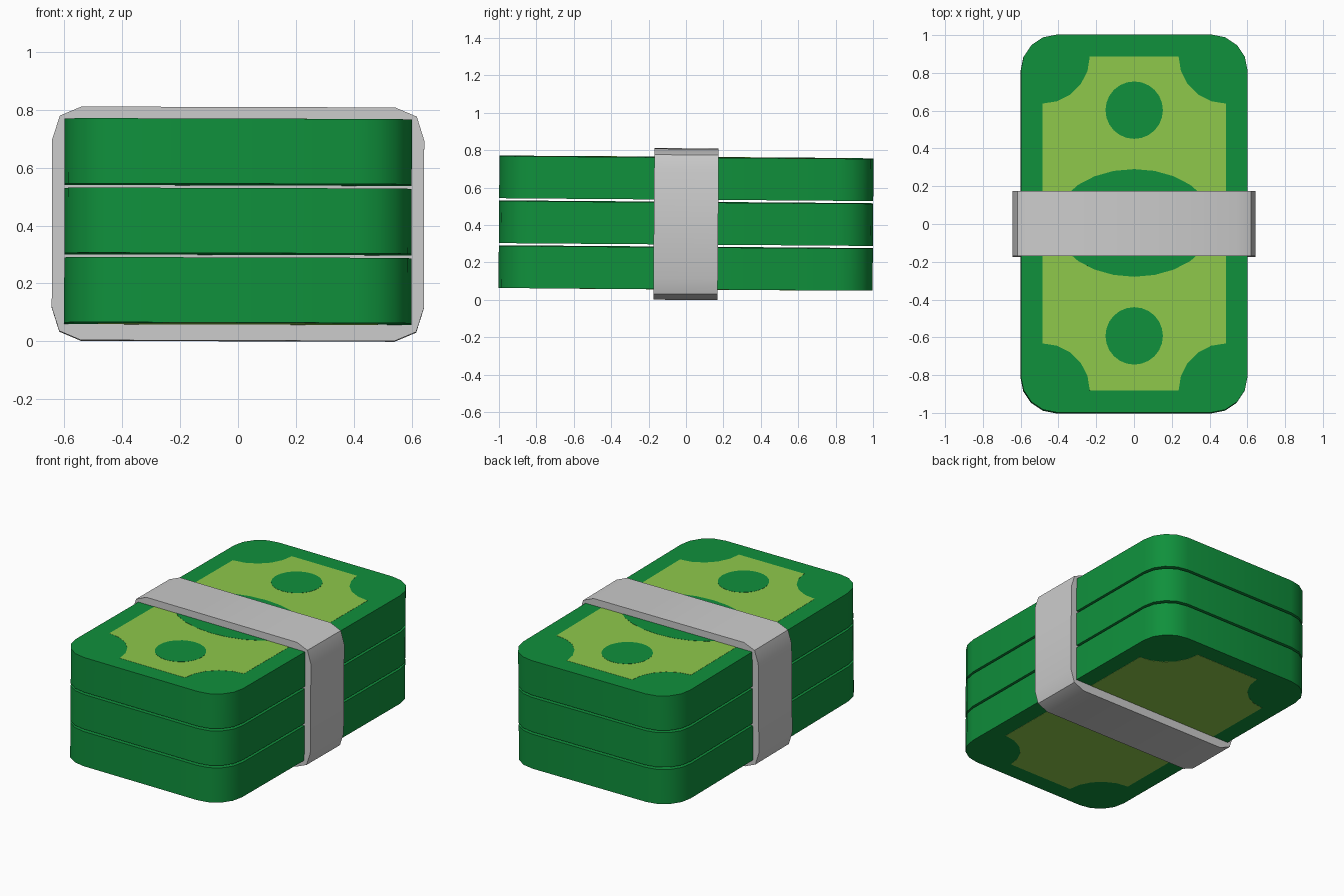
import bpy, bmesh
from math import sin, cos, pi, radians
from mathutils import Matrix, Vector

if "Cube" in bpy.data.objects:
    bpy.data.objects.remove(bpy.data.objects["Cube"])

# the whole stack leans very slightly
TILT = (Matrix.Translation((0, 0, 0.405)) @ Matrix.Rotation(-0.0075, 4, 'X')
        @ Matrix.Rotation(0.003, 4, 'Y') @ Matrix.Translation((0, 0, -0.405)))


def material(name, color):
    m = bpy.data.materials.new(name)
    m.diffuse_color = color
    m.use_nodes = True
    m.node_tree.nodes["Principled BSDF"].inputs["Base Color"].default_value = m.diffuse_color
    return m


dark = material("bill_green", (0.005, 0.28, 0.045, 1))
light = material("print_green", (0.27, 0.58, 0.07, 1))


def arc(cx, cy, rx, ry, a0, a1, n):
    return [(cx + rx * cos(radians(a0 + (a1 - a0) * i / n)),
             cy + ry * sin(radians(a0 + (a1 - a0) * i / n))) for i in range(n + 1)]


def prism(name, pts, lo, hi, mat=None, along_y=False):
    """Extrude a 2D outline from lo to hi along z (or y)."""
    bm = bmesh.new()
    verts = [bm.verts.new((x, lo, y) if along_y else (x, y, lo)) for x, y in pts]
    face = bm.faces.new(verts)
    top = bmesh.ops.extrude_face_region(bm, geom=[face])['geom']
    step = Vector((0, hi - lo, 0)) if along_y else Vector((0, 0, hi - lo))
    bmesh.ops.translate(bm, vec=step, verts=[v for v in top if isinstance(v, bmesh.types.BMVert)])
    bmesh.ops.recalc_face_normals(bm, faces=bm.faces)
    bm.transform(TILT)
    me = bpy.data.meshes.new(name)
    bm.to_mesh(me)
    bm.free()
    ob = bpy.data.objects.new(name, me)
    bpy.context.collection.objects.link(ob)
    if mat:
        me.materials.append(mat)
    bpy.ops.object.select_all(action='DESELECT')
    ob.select_set(True)
    bpy.context.view_layer.objects.active = ob
    bpy.ops.object.shade_smooth_by_angle(angle=radians(30))
    return ob


quadrants = [(1, 1, 0), (-1, 1, 90), (-1, -1, 180), (1, -1, 270)]

# three rounded bundles of notes
R = 0.19
outline = []
for sx, sy, a in quadrants:
    outline += arc(sx * (0.6 - R), sy * (1 - R), R, R, a, a + 90, 4)
for i in range(3):
    z = 0.0575 + 0.24 * i
    prism(f"bundle_{i + 1}", outline, z, z + 0.225, dark)

# printed panels with scooped corners, top and bottom
panel = []
for sx, sy, a in quadrants:
    panel += arc(sx * 0.485, sy * 0.885, 0.25, 0.25, a + 270, a + 180, 5)
prism("top_print", panel, 0.755, 0.7635, light)
prism("bottom_print", panel, 0.0565, 0.065, light)

# round marks and centre oval on the top print
for name, y, rx, ry in (("front_mark", -0.595, 0.152, 0.152),
                        ("back_mark", 0.6, 0.152, 0.152),
                        ("centre_oval", 0.003, 0.42, 0.285)):
    prism(name, arc(0, y, rx, ry, 0, 360, 24)[:-1], 0.757, 0.7645, dark)

# paper band wrapped around the middle
quarter = [(0.643, 0.29), (0.617, 0.372), (0.542, 0.4037)]
half = [(x, -z) for x, z in reversed(quarter)] + quarter
band = half + [(-x, z) for x, z in reversed(half)]
prism("paper_band", [(x, 0.405 + z) for x, z in band], -0.172, 0.172, along_y=True)
